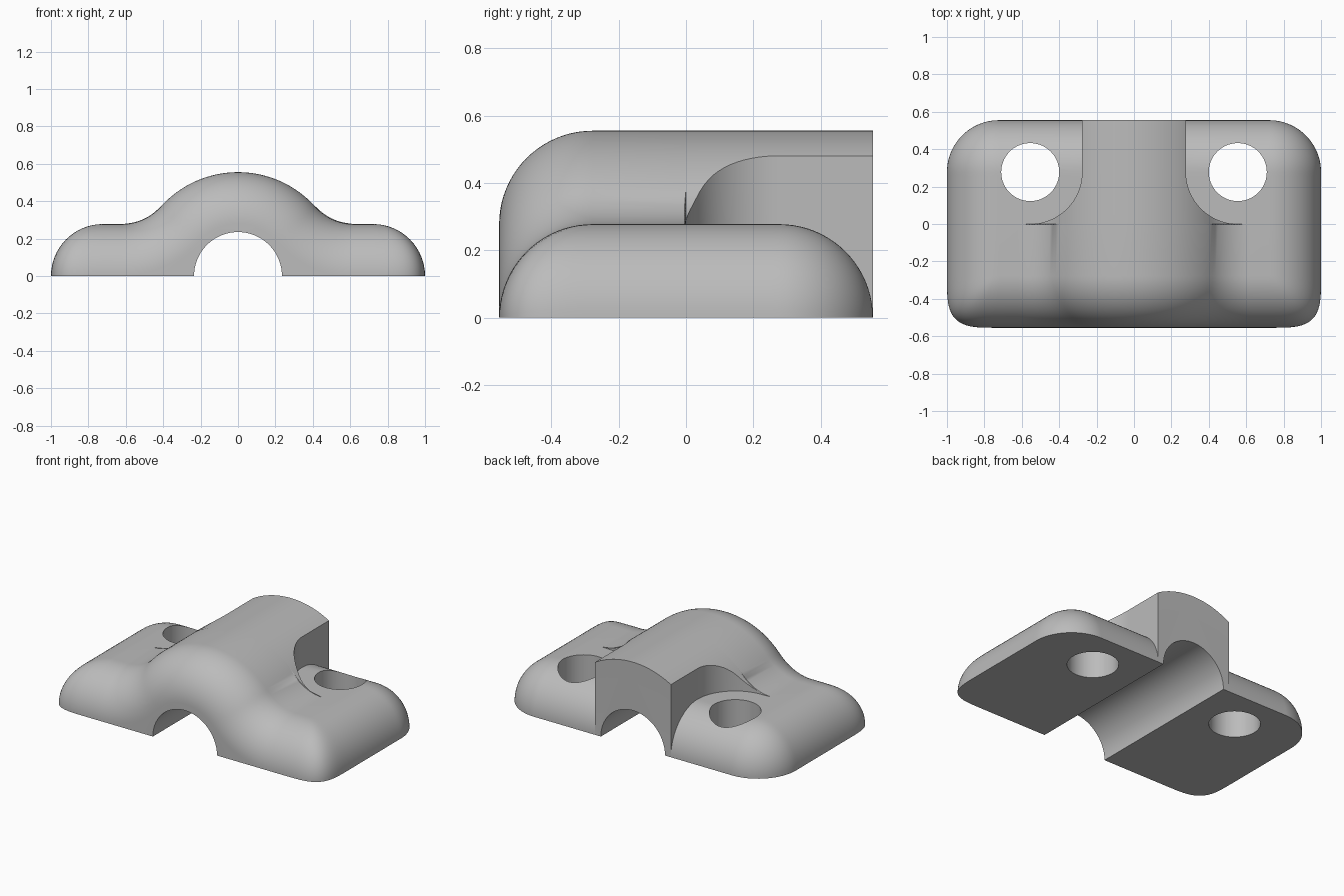
import bpy, bmesh
from math import sin, cos, sqrt, radians, pi

cube = bpy.data.objects.get("Cube")
if cube:
    bpy.data.objects.remove(cube)

DEPTH = 0.555                # half depth, also the hump radius
R = DEPTH / 2                # flange height and rounding radius
EDGE = 1 - R                 # where the outer rounding starts
FILLET_X = sqrt((DEPTH + R) ** 2 - DEPTH ** 2)
FRONT_CORNER, BACK_CORNER = 3.8, 2.0

grey = bpy.data.materials.new("plain grey")
grey.use_nodes = True
colour = (0.5, 0.5, 0.5, 1)
grey.diffuse_color = colour
grey.node_tree.nodes["Principled BSDF"].inputs["Base Color"].default_value = colour


def hump_height(x, inset):
    """Arched saddle blending into the flange through a concave fillet."""
    radius = DEPTH - inset
    if x < radius * FILLET_X / (DEPTH + R):
        return sqrt(radius ** 2 - x ** 2)
    return DEPTH - sqrt((R + inset) ** 2 - (FILLET_X - x) ** 2)


def section(y, v, power, wall_x, roll_hump):
    """Cross-section at y; v is how far the end rounding has progressed."""
    w_max = sqrt(1 - v * v)
    height = R * w_max
    inset = R - height if roll_hump else 0
    half = []
    for i in range(41):
        x = wall_x * i / 40
        half.append((x, y, hump_height(x, inset)))
    half.append((wall_x, y, height))
    for i in range(17):
        w = w_max * cos(pi / 2 * i / 16)
        u = max(0, (1 - w * w) ** (power / 2) - v ** power) ** (1 / power)
        half.append((EDGE + R * u, y, R * w))
    return [(-x, yy, z) for x, yy, z in reversed(half[1:])] + half


def cut(target, radius, location, rotation):
    bpy.ops.mesh.primitive_cylinder_add(vertices=72, radius=radius, depth=3,
                                        location=location, rotation=rotation)
    cutter = bpy.context.object
    cutter.hide_render = True
    mod = target.modifiers.new("cut", 'BOOLEAN')
    mod.operation, mod.solver, mod.object = 'DIFFERENCE', 'EXACT', cutter
    bpy.context.view_layer.objects.active = target
    bpy.ops.object.modifier_apply(modifier=mod.name)
    bpy.data.objects.remove(cutter)


# Rounded front, straight middle, screw pockets, then rounded flange ends
STEPS = 20
END = radians(89.8)
sections = []
for i in range(STEPS, -1, -1):
    v = sin(END * i / STEPS)
    sections.append(section(-R - R * v, v, FRONT_CORNER, FILLET_X, True))
sections.append(section(-0.004, 0, BACK_CORNER, FILLET_X, False))
for i in range(STEPS + 1):
    a = pi / 2 * i / STEPS
    sections.append(section(R - R * cos(a), 0, BACK_CORNER, DEPTH - R * sin(a), False))
for i in range(1, STEPS + 1):
    v = sin(END * i / STEPS)
    sections.append(section(R + R * v, v, BACK_CORNER, DEPTH - R, False))

# Skin the sections into one closed clamp body
bm = bmesh.new()
rings = [[bm.verts.new(p) for p in s] for s in sections]
for a, b in zip(rings, rings[1:]):
    for i in range(len(a)):
        j = (i + 1) % len(a)
        bm.faces.new((a[i], a[j], b[j], b[i]))
bm.faces.new(rings[0])
bm.faces.new(rings[-1])
bmesh.ops.remove_doubles(bm, verts=bm.verts, dist=1e-5)
bmesh.ops.recalc_face_normals(bm, faces=bm.faces)
mesh = bpy.data.meshes.new("clamp_body")
bm.to_mesh(mesh)
bm.free()
mesh.materials.append(grey)
body = bpy.data.objects.new("clamp_body", mesh)
bpy.context.collection.objects.link(body)

# Pipe bore and two screw holes
cut(body, 0.235, (0, 0, 0), (pi / 2, 0, 0))
for side in (-1, 1):
    cut(body, 0.155, (side * DEPTH, R, 0), (0, 0, 0))

bpy.ops.object.select_all(action='DESELECT')
body.select_set(True)
bpy.context.view_layer.objects.active = body
bpy.ops.object.shade_smooth_by_angle(angle=radians(30))
